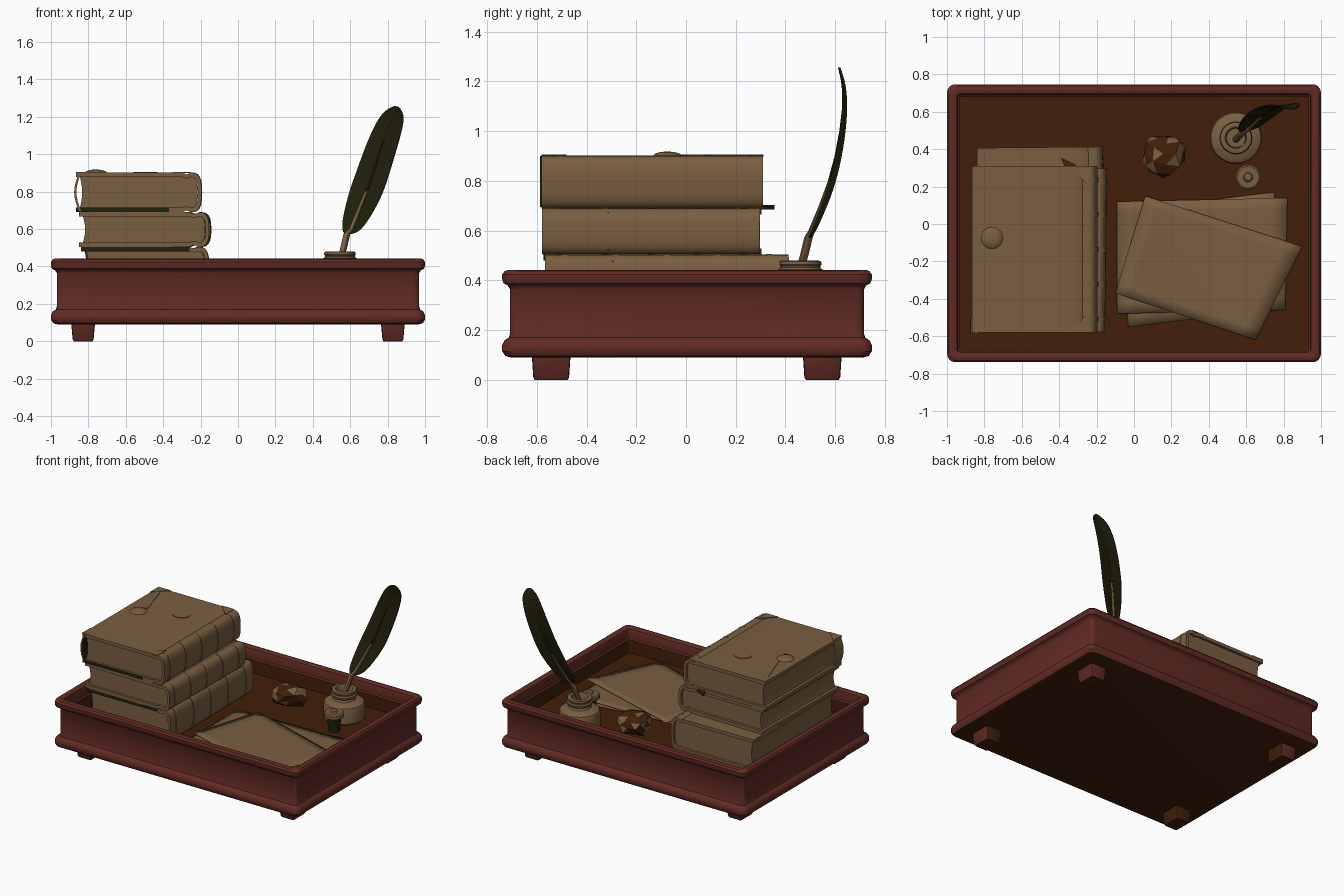
import bpy, bmesh, math, random
from mathutils import Vector

if "Cube" in bpy.data.objects:
    bpy.data.objects.remove(bpy.data.objects["Cube"])

random.seed(4)


def material(name, col):
    m = bpy.data.materials.new(name)
    m.diffuse_color = (*col, 1)
    m.use_nodes = True
    m.node_tree.nodes["Principled BSDF"].inputs["Base Color"].default_value = m.diffuse_color
    return m


RED = material("red_wood", (0.120, 0.024, 0.017))
BROWN = material("dark_brown", (0.054, 0.0135, 0.003))
TAN = material("parchment", (0.190, 0.112, 0.052))
GREEN = material("dark_olive", (0.0145, 0.014, 0.0035))


def make(name, verts, faces, mats, rule=None, angle=35):
    """Mesh object; rule(face) picks a material index."""
    me = bpy.data.meshes.new(name)
    bm = bmesh.new()
    vs = [bm.verts.new(v) for v in verts]
    for f in faces:
        bm.faces.new([vs[i] for i in f])
    bmesh.ops.recalc_face_normals(bm, faces=bm.faces)
    bm.normal_update()
    if rule:
        for f in bm.faces:
            f.material_index = rule(f)
    bm.to_mesh(me)
    bm.free()
    for m in mats:
        me.materials.append(m)
    if angle:
        for p in me.polygons:
            p.use_smooth = True
        me.set_sharp_from_angle(angle=math.radians(angle))
    ob = bpy.data.objects.new(name, me)
    bpy.context.collection.objects.link(ob)
    return ob


def loft(name, rings, mats, rule=None, angle=35):
    """Join closed rings of equal length and cap both ends."""
    n = len(rings[0])
    verts = [v for r in rings for v in r]
    faces = [(k * n + i, k * n + (i + 1) % n, (k + 1) * n + (i + 1) % n, (k + 1) * n + i)
             for k in range(len(rings) - 1) for i in range(n)]
    last = (len(rings) - 1) * n
    faces += [list(range(n)), [last + i for i in range(n)]]
    return make(name, verts, faces, mats, rule, angle)


def rect_ring(hx, hy, z, r, cx=0, cy=0, steps=4):
    ring = []
    for q, (sx, sy) in enumerate([(1, 1), (-1, 1), (-1, -1), (1, -1)]):
        for k in range(steps + 1):
            a = (q + k / steps) * math.pi / 2
            ring.append((cx + sx * (hx - r) + r * math.cos(a), cy + sy * (hy - r) + r * math.sin(a), z))
    return ring


def lathe(name, profile, cx, cy, mats, n=28, rule=None):
    rings = [[(cx + r * math.cos(2 * math.pi * i / n), cy + r * math.sin(2 * math.pi * i / n), z)
              for i in range(n)] for r, z in profile]
    return loft(name, rings, mats, rule)


def plate(name, pts, z, t, mat):
    return loft(name, [[(x, y, z) for x, y in pts], [(x, y, z + t) for x, y in pts]], [mat], angle=None)


# Tray: moulded profile (inset, height) swept round a rounded rectangle
FLOOR = 0.265
profile = [(.035, .09), (.012, .097), (0, .115), (0, .14), (.01, .16), (.026, .17), (.031, .185),
           (.031, .365), (.022, .38), (.006, .388), (0, .404), (0, .424), (.01, .438), (.025, .443),
           (.042, .441), (.053, .434), (.058, .42), (.058, .37), (.066, .362), (.066, FLOOR)]


def tray_colour(f):
    c = f.calc_center_median()
    inside = abs(c.x) < .937 and abs(c.y) < .69
    return 1 if (inside and c.z < .365) or f.normal.z < -.95 else 0


loft("tray", [rect_ring(1 - d, .743 - d, z, max(.045 - d * .5, .01), cy=.004) for d, z in profile],
     [RED, BROWN], tray_colour)


# Feet: four tapered blocks, brown underneath and on the inner sides
def foot_colour(f):
    c = f.calc_center_median()
    return 1 if f.normal.z < -.9 or f.normal.x * c.x < -.5 or f.normal.y * c.y < -.4 else 0


for sx in (-1, 1):
    for sy in (-1, 1):
        rings = [rect_ring(w, d, z, .01, sx * .828, sy * .545 + .003, 2)
                 for w, d, z in [(.05, .066, 0), (.056, .072, .01), (.064, .078, .1)]]
        loft("tray_foot", rings, [RED, BROWN], foot_colour)


# Books: curved-spine cover, page block and raised spine bands
def arc(cx, cz, rx, rz, n=12):
    """Half of a rounded-square curve, from top to bottom."""
    pts = []
    for i in range(n + 1):
        s, c = math.sin(math.pi * i / n), math.cos(math.pi * i / n)
        pts.append((cx + rx * max(s, 0) ** .7, cz + rz * math.copysign(abs(c) ** .7, c)))
    return pts


def shell(name, outer, inner, y0, y1, mats, rule=None):
    rings = [[(o[0], y0, o[1]), (o[0], y1, o[1]), (i[0], y1, i[1]), (i[0], y0, i[1])]
             for o, i in zip(outer, inner)]
    return loft(name, rings, mats, rule)


def book(name, x0, x1, y0, y1, z0, z1, turn=0, green_top=False, green_low=False):
    t, b = .024, .055
    cz, h, xs = (z0 + z1) / 2, (z1 - z0) / 2, x1 - b
    # the hinge groove sits just before the spine
    outer = [(x0, z1), (-.37, z1), (xs - .05, z1), (xs - .025, z1 - .01)] + arc(xs, cz, b, h) + \
            [(xs - .025, z0 + .01), (xs - .05, z0), (-.37, z0), (x0, z0)]
    inner = [(x0, z1 - t), (-.37, z1 - t), (xs - .05, z1 - t), (xs - .025, z1 - t - .008)] + \
        arc(xs, cz, b - .02, h - t) + \
            [(xs - .025, z0 + t + .008), (xs - .05, z0 + t), (-.37, z0 + t), (x0, z0 + t)]

    def edge(f):
        c = f.calc_center_median()
        side = green_top if c.z > cz else green_low
        return 1 if side and c.x < xs - .1 and f.normal.y < -.5 else 0

    parts = [shell(name + "_cover", outer, inner, y0, y1, [TAN, GREEN], edge)]
    hp = h - t + .002
    fore = [(x0 + .02 + .012 * math.sin(math.pi * i / 8), cz - hp + 2 * hp * i / 8) for i in range(9)]
    block = fore + arc(xs, cz, b - .022, hp)
    parts.append(loft(name + "_pages", [[(x, y, z) for x, z in block] for y in (y0 + .018, y1 - .018)], [TAN]))
    for k in range(5):
        y = y0 + (y1 - y0) * (.08 + .21 * k)
        parts.append(shell(name + "_spine_band", arc(xs, cz, b + .004, h + .001), arc(xs, cz, b - .01, h - .01),
                           y - .012, y + .012, [TAN]))
    # turn the finished book a little about its own centre
    mid = Vector(((x0 + x1) / 2, (y0 + y1) / 2, 0))
    c, s = math.cos(turn), math.sin(turn)
    for ob in parts:
        for v in ob.data.vertices:
            dx, dy = v.co.x - mid.x, v.co.y - mid.y
            v.co.x, v.co.y = mid.x + dx * c - dy * s, mid.y + dx * s + dy * c


book("bottom_book", -.835, -.16, -.57, .41, FLOOR, .505, .01, green_top=True)
book("middle_book", -.845, -.15, -.575, .30, .505, .69, -.01)
book("top_book", -.865, -.195, -.58, .31, .69, .902, 0, green_low=True)

# Top book trim: fore-edge strap, corner guards, seals, bookmark and torn flap
strap = [(-.85 - .026 * math.sin(math.pi * i / 8), .90 - .205 * i / 8) for i in range(9)]
shell("fore_edge_strap", strap, [(x + .012, z) for x, z in strap], -.587, -.50, [TAN, GREEN],
      lambda f: 1 if f.normal.x > .5 else 0)
for cx, sx in ((-.866, 1), (-.25, -1)):
    for cy, sy in ((-.581, 1), (.311, -1)):
        plate("corner_guard", [(cx, cy), (cx + sx * .1, cy), (cx, cy + sy * .1)], .899, .007, TAN)
plate("cover_seal", [(-.495 + .065 * math.cos(a * math.pi / 6), .045 + .058 * math.sin(a * math.pi / 6))
                     for a in range(12)], .9, .006, TAN)
lathe("cover_stud", [(.06, .9), (.05, .91), (.03, .916), (.01, .918)], -.76, -.075, [TAN], 16)
plate("bookmark", [(-.84, .25), (-.81, .25), (-.73, -.01), (-.75, -.02)], .9, .006, TAN)
plate("torn_flap", [(-.39, .355), (-.31, .315), (-.30, .28), (-.36, .28)], .686, .018, BROWN)

# Loose sheets: gently waved quads given by their corners
sheets = [[(-.03, -.55), (.79, -.45), (.75, .17), (-.08, .07)],
          [(-.09, -.48), (.81, -.46), (.82, .14), (-.09, .12)],
          [(-.10, -.37), (.65, -.62), (.90, -.12), (.06, .15)]]
for k, q in enumerate(sheets):
    n = 10
    a, b, c, d = [Vector(p) for p in q]
    top = []
    for j in range(n + 1):
        for i in range(n + 1):
            p = a.lerp(b, i / n).lerp(d.lerp(c, i / n), j / n)
            z = FLOOR + .008 + .01 * k + .002 * math.sin(5 * p.x + 3 * p.y)
            top.append((p.x, p.y, z))
    w = n + 1
    ob = make("paper_sheet", top, [(j * w + i, j * w + i + 1, (j + 1) * w + i + 1, (j + 1) * w + i)
                                   for j in range(n) for i in range(n)], [TAN])
    ob.modifiers.new("thickness", 'SOLIDIFY').thickness = .004

# Crumpled paper ball: jagged faceted sphere, two-tone by face
bm = bmesh.new()
bmesh.ops.create_icosphere(bm, subdivisions=2, radius=1)
for v in bm.verts:
    r = random.uniform(.09, .135)
    v.co = Vector((.155, .375, .352)) + Vector((v.co.x * r, v.co.y * r, v.co.z * r * .72))
for f in bm.faces:
    f.material_index = 0 if random.random() < .62 else 1
me = bpy.data.meshes.new("crumpled_paper")
bm.to_mesh(me)
bm.free()
me.materials.append(BROWN)
me.materials.append(TAN)
bpy.context.collection.objects.link(bpy.data.objects.new("crumpled_paper", me))

# Ink bottle and its stopper
lathe("ink_bottle", [(.132, FLOOR), (.14, .275), (.14, .37), (.134, .385), (.115, .397), (.078, .406),
                     (.072, .42), (.083, .428), (.088, .438), (.088, .445), (.08, .452), (.08, .458),
                     (.085, .464), (.083, .476), (.074, .48), (.058, .478), (.052, .465), (.05, .42)],
      .545, .46, [TAN])
lathe("stopper_plug", [(.04, FLOOR), (.048, .38)], .61, .25, [GREEN], 20)
lathe("stopper_cap", [(.058, .365), (.067, .372), (.067, .395), (.058, .403), (.025, .403), (.02, .412),
                      (.012, .415)], .61, .25, [TAN], 20)

# Quill: vane rows (height, left x, right x, y), drawn as a shallow V
rows = [(.575, .565, .60, .493), (.60, .552, .66, .505), (.70, .572, .72, .545), (.80, .60, .772, .58),
        (.90, .637, .805, .605), (1.0, .672, .835, .622), (1.1, .712, .865, .632), (1.18, .752, .885, .63),
        (1.225, .787, .887, .622), (1.255, .835, .862, .615)]
verts, faces, spine = [], [], []
for i, (z, xl, xr, y) in enumerate(rows):
    m = xl + (xr - xl) * .5
    spine.append((m, y, z))
    for x in (xl, (xl + m) / 2, m, (xr + m) / 2, xr):
        lean = (x - m) * .2
        verts.append((x, y + abs(x - m) * .12 + lean * .3, z - lean))
    if i:
        o = i * 5
        faces += [(o - 5 + k, o - 4 + k, o + 1 + k, o + k) for k in range(4)]
vane = make("quill_vane", verts, faces, [GREEN], angle=60)
sub = vane.modifiers.new("smooth", 'SUBSURF')
sub.levels = sub.render_levels = 2
sol = vane.modifiers.new("thickness", 'SOLIDIFY')
sol.thickness, sol.offset = .008, 0

# Quill shaft: tapering tube, bare below the vane
path = [(.545, .452, .425), (.565, .475, .50)] + spine[:8]
rings = []
for i, (x, y, z) in enumerate(path):
    r = .018 if i < 3 else max(.004, .016 - .002 * (i - 2))
    rings.append([(x + r * math.cos(a * math.pi / 5), y + r * math.sin(a * math.pi / 5), z) for a in range(10)])
loft("quill_shaft", rings, [TAN, GREEN], lambda f: 1 if f.calc_center_median().z > .8 else 0)
